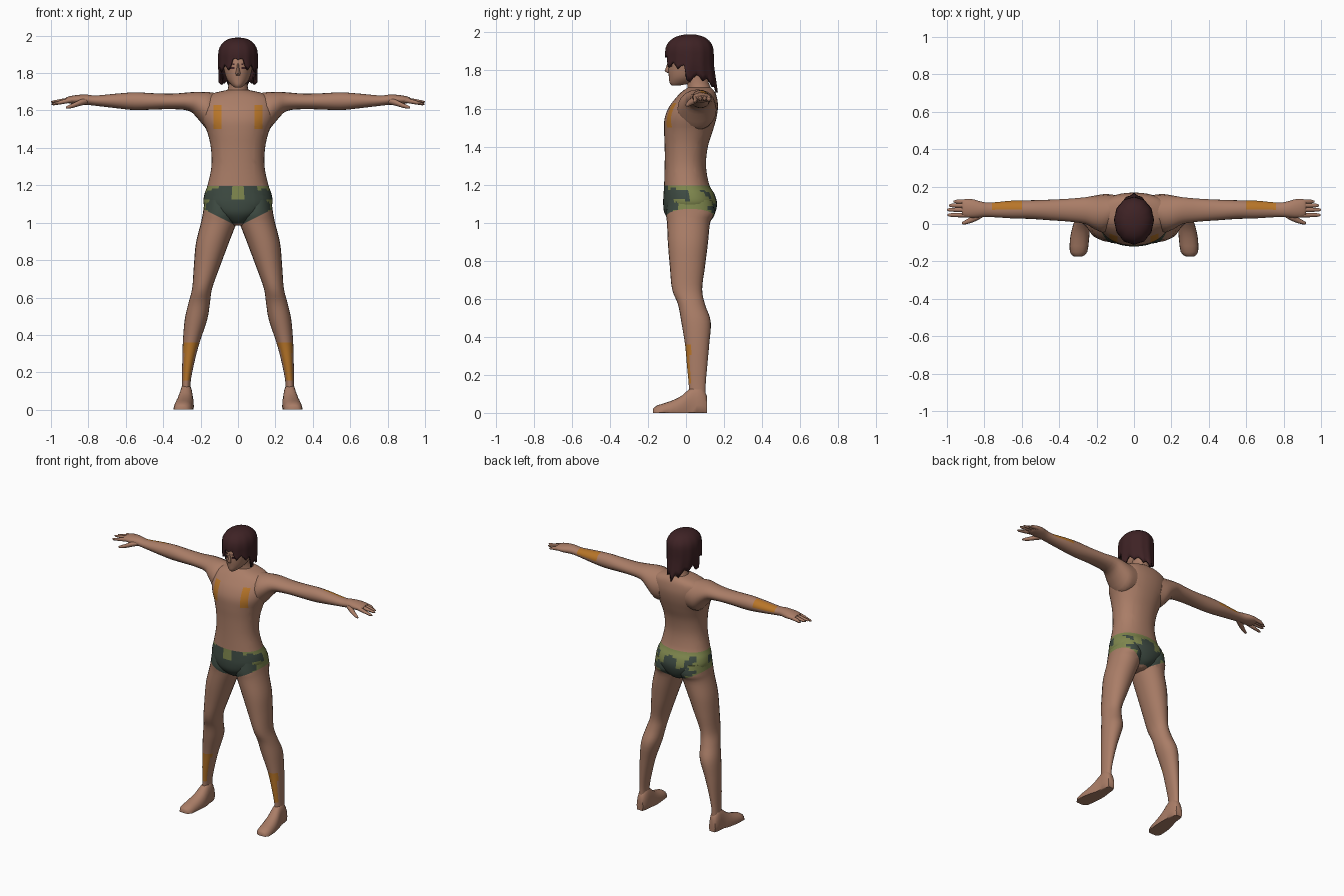
import bpy, bmesh, math
from mathutils import Vector


def material(name, rgb):
    m = bpy.data.materials.new(name)
    m.diffuse_color = (*rgb, 1)
    return m


SKIN = material("skin", (0.40, 0.205, 0.135))
HAIR = material("dark_hair", (0.048, 0.016, 0.018))
DARK = material("dark_green", (0.048, 0.070, 0.055))
LIGHT = material("light_green", (0.21, 0.24, 0.075))
ORANGE = material("orange", (0.48, 0.18, 0.022))
BODY = [SKIN, DARK, LIGHT, ORANGE]


def finish(name, bm, mats, mirror=False, angle=50):
    me = bpy.data.meshes.new(name)
    for f in bm.faces:
        f.smooth = True
    bm.to_mesh(me)
    bm.free()
    for m in mats:
        me.materials.append(m)
    me.set_sharp_from_angle(angle=math.radians(angle))
    ob = bpy.data.objects.new(name, me)
    bpy.context.collection.objects.link(ob)
    if mirror:
        ob.modifiers.new("mirror", 'MIRROR').use_mirror_merge = False
    return ob


def spline(rows, sub):
    """Catmull-Rom interpolation of section rows."""
    out = []
    for i in range(len(rows) - 1):
        p = [rows[max(i - 1, 0)], rows[i], rows[i + 1], rows[min(i + 2, len(rows) - 1)]]
        for s in range(sub):
            t = s / sub
            out.append([0.5 * (2 * b + (c - a) * t + (2 * a - 5 * b + 4 * c - d) * t * t
                               + (3 * b - a - 3 * c + d) * t ** 3) for a, b, c, d in zip(*p)])
    return out + [list(rows[-1])]


def loft(name, axis, rows, n=16, sub=2, power=2.0, mirror=False, mats=(SKIN,), cuts=(), rule=None):
    """Rows: position on axis, then min/max on each of the two other axes."""
    bm = bmesh.new()
    rings = []
    for t, a0, a1, b0, b1 in spline(rows, sub):
        ring = []
        for k in range(n):
            w = 2 * math.pi * k / n
            c, s = math.cos(w), math.sin(w)
            a = (a0 + a1) / 2 + (a1 - a0) / 2 * math.copysign(abs(c) ** (2 / power), c)
            b = (b0 + b1) / 2 + (b1 - b0) / 2 * math.copysign(abs(s) ** (2 / power), s)
            co = {'x': (t, a, b), 'y': (a, t, b), 'z': (a, b, t)}[axis]
            ring.append(bm.verts.new((co[0], co[1], max(co[2], 0))))
        rings.append(ring)
    for r, q in zip(rings, rings[1:]):
        for k in range(n):
            bm.faces.new((r[k], r[(k + 1) % n], q[(k + 1) % n], q[k]))
    bm.faces.new(rings[0])
    bm.faces.new(rings[-1])
    bmesh.ops.recalc_face_normals(bm, faces=bm.faces[:])
    for co, no in cuts:
        bmesh.ops.bisect_plane(bm, geom=bm.verts[:] + bm.edges[:] + bm.faces[:],
                               plane_co=co, plane_no=no, dist=1e-5)
    bm.normal_update()
    if rule:
        for f in bm.faces:
            f.material_index = rule(f.calc_center_median(), f.normal)
    return finish(name, bm, mats, mirror)


# Trunks colouring: hem line and camouflage blotches
def trunks(c):
    ax = abs(c.x)
    if not 0.995 + 0.5 * max(0, ax - 0.03) < c.z < 1.195:
        return 0
    wob = 0.02 * math.sin(45 * c.x + 1) + 0.012 * math.sin(90 * c.z + 40 * c.y)
    if c.y < 0.0:
        if ax < 0.03 and c.z > 1.125:
            return 2
        if 0.10 < ax and c.z > 1.17 + wob * 0.5:
            return 2
        return 2 if ax > 0.145 + wob and c.z < 1.12 else 1
    if c.y > 0.07:
        return 1 if ax < 0.125 + wob and c.z < 1.135 + wob * 1.5 else 2
    return 1 if c.y < 0.035 and 1.11 + c.y < c.z < 1.16 - c.y else 2


def torso_rule(c, n):
    if 0.087 < abs(c.x) < 0.132 and 1.50 < c.z < 1.63 and c.y < 0:
        return 3
    return trunks(c)


def leg_rule(c, n):
    if 0.155 < c.z < 0.36 and n.y < -0.45:
        return 3
    return trunks(c)


hem = [((0.03, 0, 0.995), (-0.5, 0, 1)), ((-0.03, 0, 0.995), (0.5, 0, 1)), ((0, 0, 1.195), (0, 0, 1))]
chest = [((0, 0, z), (0, 0, 1)) for z in (1.50, 1.63)]
chest += [((s * x, 0, 0), (1, 0, 0)) for s in (1, -1) for x in (0.087, 0.132)]

# Torso with pelvis
loft("torso", 'z', [
    (0.985, -0.03, 0.03, -0.05, 0.09), (1.01, -0.075, 0.075, -0.085, 0.13),
    (1.05, -0.145, 0.145, -0.113, 0.153), (1.10, -0.183, 0.183, -0.12, 0.163),
    (1.15, -0.18, 0.18, -0.118, 0.15), (1.20, -0.163, 0.163, -0.115, 0.122),
    (1.30, -0.142, 0.142, -0.112, 0.105), (1.40, -0.145, 0.145, -0.112, 0.115),
    (1.48, -0.163, 0.163, -0.115, 0.14), (1.55, -0.19, 0.19, -0.112, 0.16),
    (1.61, -0.20, 0.20, -0.088, 0.168), (1.66, -0.19, 0.19, -0.05, 0.162),
    (1.69, -0.14, 0.14, -0.02, 0.15), (1.71, -0.055, 0.055, 0.01, 0.13)],
    n=40, sub=4, power=2.2, mats=BODY, cuts=hem + chest, rule=torso_rule)

# Legs
loft("leg", 'z', [
    (1.12, 0.02, 0.178, -0.095, 0.14), (1.05, 0.0, 0.188, -0.105, 0.15),
    (1.00, 0.008, 0.198, -0.10, 0.127), (0.89, 0.05, 0.225, -0.095, 0.115),
    (0.77, 0.095, 0.236, -0.085, 0.10), (0.65, 0.138, 0.245, -0.073, 0.085),
    (0.57, 0.15, 0.265, -0.042, 0.10), (0.48, 0.165, 0.285, -0.025, 0.13),
    (0.36, 0.205, 0.295, -0.005, 0.122), (0.25, 0.234, 0.298, 0.005, 0.112),
    (0.14, 0.254, 0.30, 0.015, 0.103), (0.05, 0.25, 0.305, 0.015, 0.105)],
    n=24, sub=4, power=2.1, mirror=True, mats=BODY,
    cuts=[hem[0], hem[2], ((0, 0, 0.155), (0, 0, 1)), ((0, 0, 0.36), (0, 0, 1))], rule=leg_rule)

# Feet, flattened against the floor
loft("foot", 'y', [
    (-0.173, 0.275, 0.322, -0.03, 0.022), (-0.15, 0.25, 0.343, -0.04, 0.040),
    (-0.08, 0.240, 0.342, -0.05, 0.062), (-0.02, 0.236, 0.330, -0.06, 0.092),
    (0.03, 0.240, 0.315, -0.06, 0.135), (0.08, 0.243, 0.312, -0.06, 0.14),
    (0.11, 0.255, 0.302, -0.03, 0.09)], n=20, sub=2, power=2.3, mirror=True)

# Arms with palm and forearm patch
loft("arm", 'x', [
    (0.10, 0.0, 0.155, 1.50, 1.69), (0.155, -0.045, 0.160, 1.49, 1.698),
    (0.21, -0.028, 0.152, 1.55, 1.70), (0.26, 0.0, 0.143, 1.597, 1.697),
    (0.35, 0.013, 0.135, 1.607, 1.69), (0.45, 0.02, 0.13, 1.605, 1.692),
    (0.55, 0.027, 0.127, 1.602, 1.697), (0.65, 0.03, 0.125, 1.612, 1.69),
    (0.76, 0.037, 0.115, 1.625, 1.68), (0.81, 0.037, 0.118, 1.63, 1.685),
    (0.86, 0.033, 0.132, 1.632, 1.683), (0.905, 0.038, 0.133, 1.638, 1.675),
    (0.92, 0.05, 0.125, 1.645, 1.668)],
    n=20, sub=3, mirror=True, mats=BODY,
    cuts=[((0.60, 0, 0), (1, 0, 0)), ((0.76, 0, 0), (1, 0, 0))],
    rule=lambda c, n: 3 if 0.60 < c.x < 0.76 and n.z > 0.1 and n.y > 0.1 else 0)

# Fingers and thumb
for label, y, tip, drop in (("index", 0.048, 0.998, 0.018), ("middle", 0.076, 1.0, 0.006),
                            ("ring", 0.099, 0.99, 0.006), ("little", 0.120, 0.965, 0.010)):
    loft(label + "_finger", 'x', [
        (0.885, y - 0.012, y + 0.012, 1.643, 1.672),
        (0.94, y - 0.012, y + 0.012, 1.643 - drop / 2, 1.666 - drop / 2),
        (tip - 0.012, y - 0.009, y + 0.009, 1.645 - drop, 1.659 - drop),
        (tip, y - 0.004, y + 0.004, 1.649 - drop, 1.656 - drop)], n=8, sub=1, mirror=True)
loft("thumb", 'x', [
    (0.80, 0.042, 0.085, 1.635, 1.67), (0.84, 0.018, 0.062, 1.625, 1.66),
    (0.88, 0.003, 0.033, 1.614, 1.640), (0.91, -0.003, 0.016, 1.609, 1.627),
    (0.92, 0.0, 0.009, 1.611, 1.620)], n=10, sub=2, mirror=True)

# Neck and head
loft("neck", 'z', [
    (1.66, -0.085, 0.085, 0.0, 0.155), (1.70, -0.06, 0.06, 0.008, 0.135),
    (1.74, -0.05, 0.05, 0.005, 0.118), (1.80, -0.05, 0.05, 0.0, 0.115)], n=20)
loft("head", 'z', [
    (1.722, -0.016, 0.016, -0.075, -0.03), (1.735, -0.034, 0.034, -0.086, 0.03),
    (1.765, -0.059, 0.059, -0.09, 0.08), (1.81, -0.074, 0.074, -0.094, 0.12),
    (1.87, -0.083, 0.083, -0.09, 0.132), (1.93, -0.07, 0.07, -0.065, 0.115),
    (1.965, -0.035, 0.035, -0.02, 0.07)], n=24, sub=3)
loft("nose", 'z', [
    (1.788, -0.010, 0.010, -0.100, -0.08), (1.798, -0.013, 0.013, -0.112, -0.08),
    (1.82, -0.008, 0.008, -0.104, -0.08), (1.85, -0.005, 0.005, -0.094, -0.08)], n=8, sub=1)

# Eyes and brows as thin plates
for label, z, h, tilt in (("eye", 1.826, 0.011, 0.0), ("brow", 1.850, 0.007, -0.25)):
    bm = bmesh.new()
    bmesh.ops.create_cube(bm, size=1)
    for v in bm.verts:
        x, d = v.co.x * 0.032, v.co.y * 0.008
        v.co = Vector((0.034 + x, -0.085 + x * 0.45 + d, z + v.co.z * h - x * tilt))
    finish(label, bm, [HAIR], mirror=True, angle=30)

# Hair cap with a jagged lower edge; angle 0 is the front
FRINGE = [(0, 1.885), (0.22, 1.872), (0.35, 1.835), (0.8, 1.83), (1.3, 1.82), (1.45, 1.745),
          (1.75, 1.765), (2.1, 1.76), (2.6, 1.73), (3.15, 1.70)]


def hair_end(a):
    for (a0, z0), (a1, z1) in zip(FRINGE, FRINGE[1:]):
        if a <= a1:
            return z0 + (z1 - z0) * (a - a0) / (a1 - a0)
    return FRINGE[-1][1]


bm = bmesh.new()
COLS, DOME, DROP = 48, 7, 5
top = bm.verts.new((0, 0.025, 1.99))
cols = []
for k in range(COLS):
    w = 2 * math.pi * k / COLS
    end = hair_end(min(w, 2 * math.pi - w)) + (-0.016, 0.0, 0.014, 0.002)[k % 4]
    rows = []
    for i in range(1, DOME + DROP + 1):
        if i <= DOME:
            p = math.pi / 2 * i / DOME
            r, z = math.sin(p) ** 0.85, 1.895 + 0.095 * math.cos(p) ** 0.9 if i < DOME else 1.895
        else:
            r, z = 1.0, 1.895 + (end - 1.895) * (i - DOME) / DROP
        low = max(0, (1.83 - z) / 0.13)
        rx = 0.105 * r * (1 - 0.22 * low * (math.cos(w) < 0.1))
        ry = (0.13 if math.cos(w) > 0 else 0.122 + 0.018 * low) * r
        rib = 1 + 0.015 * math.cos(COLS / 4 * w) * i / DOME
        rows.append(bm.verts.new((rx * rib * math.sin(w), 0.022 - ry * rib * math.cos(w), z)))
    cols.append(rows)
for k in range(COLS):
    a, b = cols[k], cols[(k + 1) % COLS]
    bm.faces.new((top, a[0], b[0]))
    for i in range(len(a) - 1):
        bm.faces.new((a[i], a[i + 1], b[i + 1], b[i]))
bmesh.ops.recalc_face_normals(bm, faces=bm.faces[:])
hair = finish("hair", bm, [HAIR])
shell = hair.modifiers.new("thickness", 'SOLIDIFY')
shell.thickness = 0.012
shell.offset = -1
